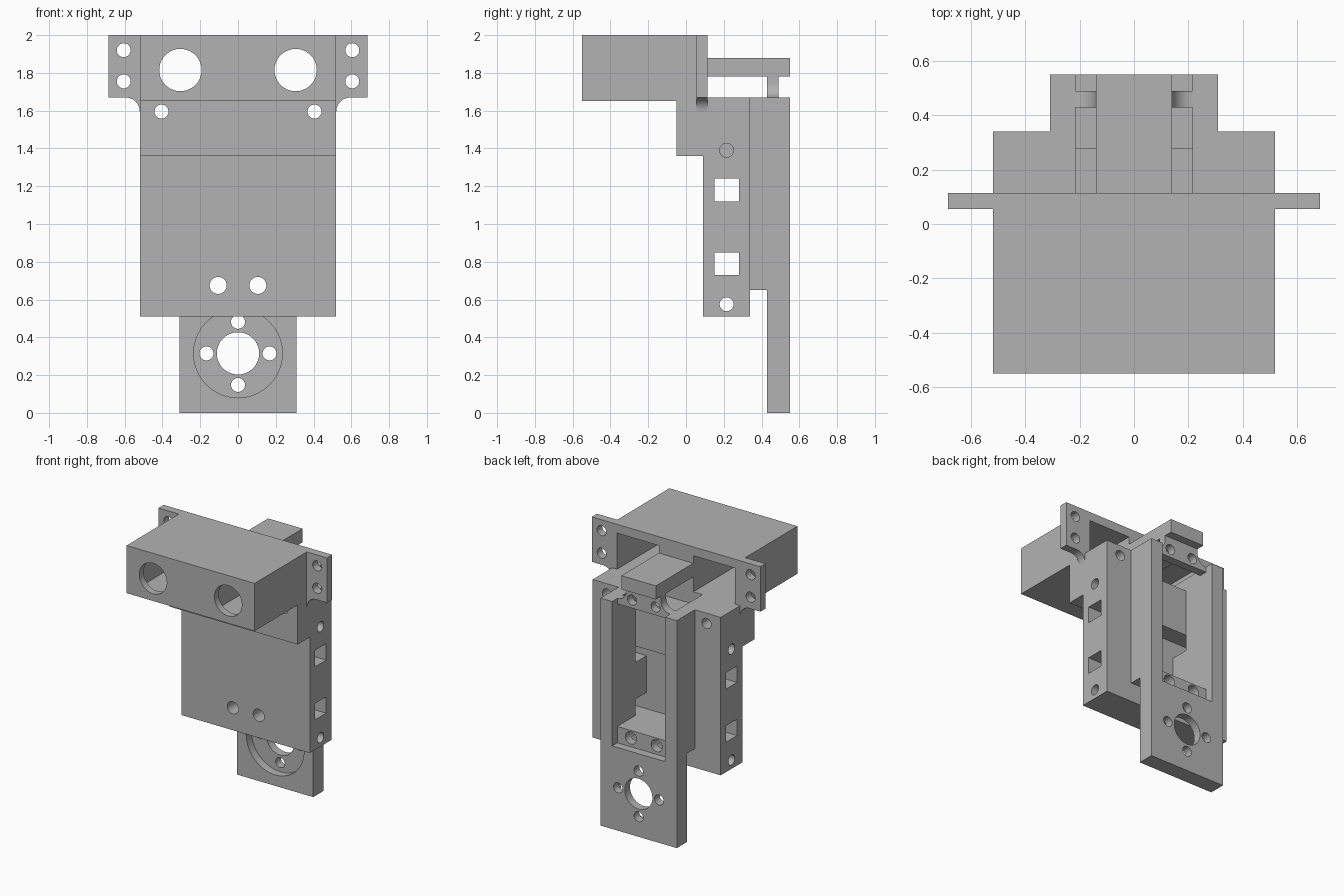
import bpy, bmesh
from math import pi, sin, cos
from mathutils import Matrix, Vector

if "Cube" in bpy.data.objects:
    bpy.data.objects.remove(bpy.data.objects["Cube"], do_unlink=True)

grey = bpy.data.materials.new("plain grey")
grey.use_nodes = True
grey.diffuse_color = (0.45, 0.45, 0.45, 1)
grey.node_tree.nodes["Principled BSDF"].inputs["Base Color"].default_value = grey.diffuse_color


def finish(bm, name):
    bmesh.ops.recalc_face_normals(bm, faces=bm.faces)
    mesh = bpy.data.meshes.new(name)
    bm.to_mesh(mesh)
    bm.free()
    mesh.materials.append(grey)
    ob = bpy.data.objects.new(name, mesh)
    bpy.context.collection.objects.link(ob)
    return ob


def prism(name, profile, axis, lo, hi):
    """Extrude a closed profile along x (points are y, z) or y (points are x, z)."""
    bm = bmesh.new()
    place = (lambda a, b: (lo, a, b)) if axis == "x" else (lambda a, b: (a, lo, b))
    face = bm.faces.new([bm.verts.new(place(a, b)) for a, b in profile])
    out = bmesh.ops.extrude_face_region(bm, geom=[face])
    step = Vector((hi - lo, 0, 0) if axis == "x" else (0, hi - lo, 0))
    bmesh.ops.translate(bm, vec=step, verts=[v for v in out["geom"] if isinstance(v, bmesh.types.BMVert)])
    return finish(bm, name)


def box(name, x, y, z):
    return prism(name, [(x[0], z[0]), (x[1], z[0]), (x[1], z[1]), (x[0], z[1])], "y", *y)


def rod(axis, a, b, r, lo, hi):
    """Round cutter along x (centre y, z) or y (centre x, z)."""
    bm = bmesh.new()
    mid = (lo + hi) / 2
    if axis == "x":
        m = Matrix.Translation((mid, a, b)) @ Matrix.Rotation(pi / 2, 4, "Y")
    else:
        m = Matrix.Translation((a, mid, b)) @ Matrix.Rotation(pi / 2, 4, "X")
    bmesh.ops.create_cone(bm, cap_ends=True, segments=40, radius1=r, radius2=r, depth=hi - lo, matrix=m)
    return finish(bm, "cutter")


def cut(ob, cutters):
    bpy.context.view_layer.objects.active = ob
    for c in cutters:
        c.hide_render = True
        mod = ob.modifiers.new("cut", "BOOLEAN")
        mod.operation = "DIFFERENCE"
        mod.solver = "EXACT"
        mod.object = c
        bpy.ops.object.modifier_apply(modifier=mod.name)
        bpy.data.objects.remove(c, do_unlink=True)


def hollow(x, y, z):
    return box("cutter", x, y, z)


W, SLOT, POST, SMALL = 0.52, 0.215, 0.14, 0.037
SIDES = (-1, 1)

# Sensor housing: two chambers open at the back, round eyes in front
housing = box("sensor_housing", (-W, W), (-0.55, 0.115), (1.65, 2))
cut(housing, [hollow(sorted((s * POST, s * 0.48)), (-0.5, 0.2), (1.67, 1.935)) for s in SIDES]
    + [rod("y", s * 0.305, 1.815, 0.112, -0.7, -0.4) for s in SIDES])

# Mounting ears with a concave corner below
R = 0.075
arc = [(W + R - R * sin(i * pi / 16), 1.67 - R + R * cos(i * pi / 16)) for i in range(9)]
for s in SIDES:
    outline = [(W, 2), (0.685, 2), (0.685, 1.67)] + arc
    ear = prism("mounting_ear", [(s * x, z) for x, z in outline], "y", 0.055, 0.115)
    cut(ear, [rod("y", s * 0.605, z, SMALL, 0, 0.2) for z in (1.755, 1.92)])

# Main body with a stepped front, strap tunnels and an inner pocket
body = prism("main_body", [(-0.05, 1.36), (0.09, 1.36), (0.09, 0.51), (0.34, 0.51), (0.34, 1.67),
                           (0.115, 1.67), (0.115, 1.65), (-0.05, 1.65)], "x", -W, W)
TUNNELS = [(0.73, 0.85), (1.12, 1.24)]
cut(body, [hollow((-SLOT, SLOT), (0.15, 0.4), (0.73, 1.24)),
           hollow((-SLOT, SLOT), (0.28, 0.4), (1.2, 1.8)),
           hollow((-SLOT, SLOT), (0.115, 0.3), (1.58, 1.8))]
    + [hollow((-1, 1), (0.15, 0.28), z) for z in TUNNELS]
    + [rod("x", 0.215, 0.575, SMALL, -1, 1)]
    + [rod("x", 0.215, 1.39, SMALL, *sorted((s * 0.32, s))) for s in SIDES]
    + [rod("y", s * 0.405, 1.595, SMALL, -0.3, 0.6) for s in SIDES]
    + [rod("y", s * 0.105, 0.675, 0.045, -0.3, 0.6) for s in SIDES])

# Rear frame with the tall window and the round seat in its foot
frame = prism("rear_frame", [(0.34, 0.65), (0.43, 0.65), (0.43, 0), (0.55, 0),
                             (0.55, 1.67), (0.34, 1.67)], "x", -0.31, 0.31)
SEAT = 0.315
cut(frame, [hollow((-SLOT, SLOT), (0.2, 0.7), (0.73, 1.8)),
            hollow((-SLOT, SLOT), (0.49, 0.7), (0.61, 0.9)),
            rod("y", 0, SEAT, 0.235, 0.3, 0.49),
            rod("y", 0, SEAT, 0.112, 0.3, 0.7)]
    + [rod("y", s * 0.105, 0.675, 0.045, 0.2, 0.7) for s in SIDES]
    + [rod("y", 0.167 * cos(i * pi / 2), SEAT + 0.167 * sin(i * pi / 2), SMALL, 0.3, 0.7) for i in range(4)])

# Cross bar flaring out of the post under the arm
flare = [(SLOT - R * sin(i * pi / 16), 1.745 - R * cos(i * pi / 16)) for i in range(9)]
half = [(SLOT, 1.63)] + flare + [(POST, 1.78)]
bar = prism("cross_bar", half + [(-x, z) for x, z in reversed(half)], "y", 0.43, 0.49)
cut(bar, [rod("y", s * 0.095, 1.69, SMALL, 0.3, 0.7) for s in SIDES])

# Arm joining the housing to the cross bar
arm = box("top_arm", (-POST, POST), (0.115, 0.55), (1.78, 1.88))

# Smooth bores, sharp edges
bpy.ops.object.select_all(action="DESELECT")
for ob in (o for o in bpy.context.collection.objects if o.type == "MESH"):
    ob.select_set(True)
    bpy.context.view_layer.objects.active = ob
bpy.ops.object.shade_smooth_by_angle(angle=pi / 6)
